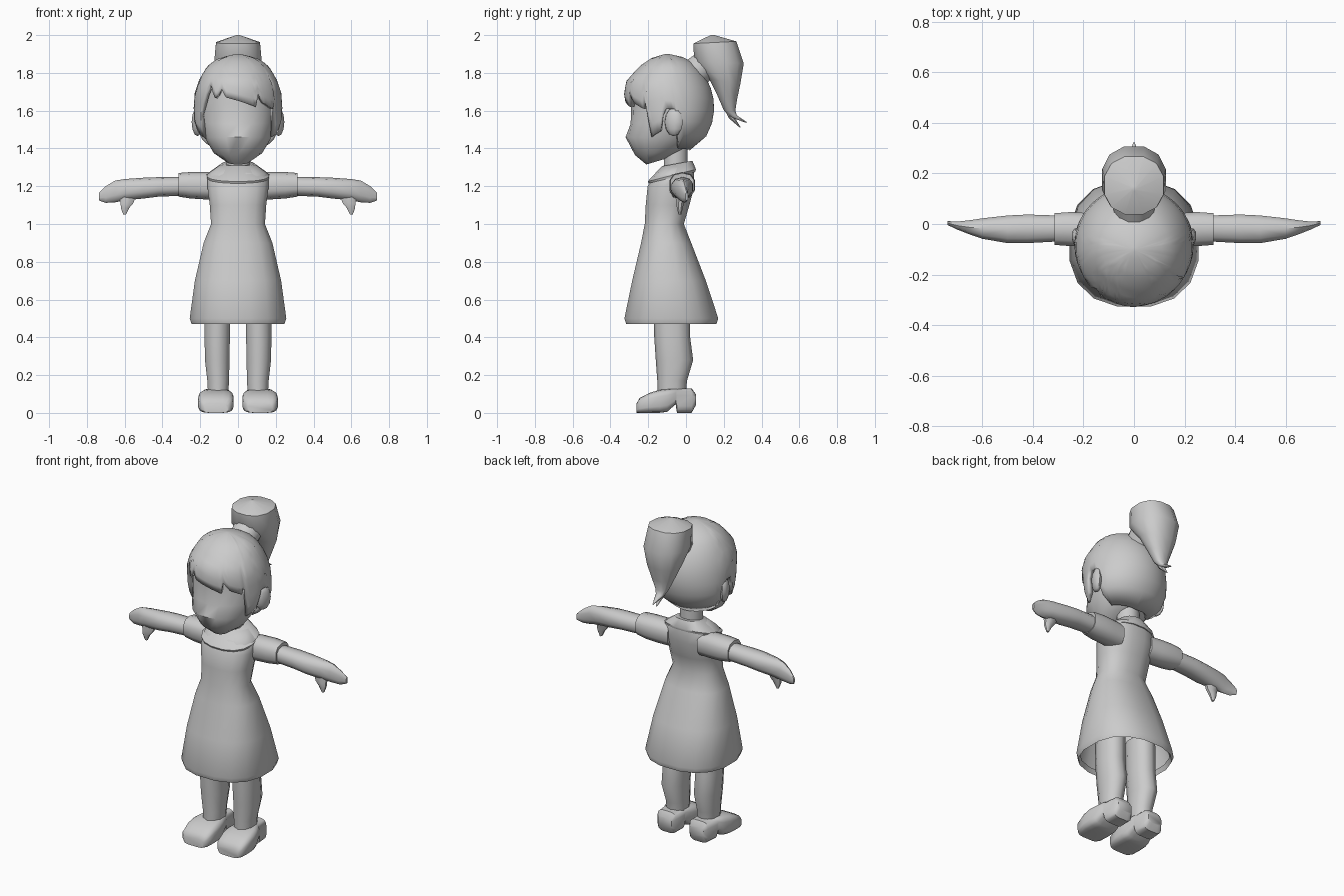
import bpy, bmesh, math
from mathutils import Vector


def finish(name, bm, mirror=False, solid=0, angle=45):
    bmesh.ops.recalc_face_normals(bm, faces=bm.faces)
    me = bpy.data.meshes.new(name)
    bm.to_mesh(me)
    bm.free()
    ob = bpy.data.objects.new(name, me)
    bpy.context.collection.objects.link(ob)
    bpy.ops.object.select_all(action='DESELECT')
    ob.select_set(True)
    bpy.context.view_layer.objects.active = ob
    bpy.ops.object.shade_smooth_by_angle(angle=math.radians(angle))
    if solid:
        m = ob.modifiers.new("thickness", 'SOLIDIFY')
        m.thickness = solid
    if mirror:
        ob.modifiers.new("mirror", 'MIRROR')
    return ob


def spow(c, p):
    return math.copysign(abs(c) ** (2 / p), c)


def loft(name, rings, n=12, p=2.0, caps=(True, True), **kw):
    """Skin superellipse rings given as (centre, axis u, axis v)."""
    bm = bmesh.new()
    loops = []
    for c, u, v in rings:
        loops.append([bm.verts.new(c + u * spow(math.cos(a), p) + v * spow(math.sin(a), p))
                      for a in (2 * math.pi * (i + 0.5) / n for i in range(n))])
    for a, b in zip(loops, loops[1:]):
        for i in range(n):
            j = (i + 1) % n
            bm.faces.new((a[i], a[j], b[j], b[i]))
    for use, lp in zip(caps, (loops[0], loops[-1])):
        if use:
            bm.faces.new(lp)
    return finish(name, bm, **kw)


def tilt(yf, zf, yb, zb, hw, x=0):
    """Ring from a front point to a back point, half width along x."""
    return (Vector((x, (yf + yb) / 2, (zf + zb) / 2)), Vector((hw, 0, 0)),
            Vector((0, (yb - yf) / 2, (zb - zf) / 2)))


def flat(z, yf, yb, hw, x=0):
    return tilt(yf, z, yb, z, hw, x)


def across_x(x, y0, y1, z0, z1):
    return (Vector((x, (y0 + y1) / 2, (z0 + z1) / 2)),
            Vector((0, (y1 - y0) / 2, 0)), Vector((0, 0, (z1 - z0) / 2)))


def across_y(y, x0, x1, z0, z1):
    return (Vector(((x0 + x1) / 2, y, (z0 + z1) / 2)),
            Vector(((x1 - x0) / 2, 0, 0)), Vector((0, 0, (z1 - z0) / 2)))


def lerp_table(t, table):
    for a, b in zip(table, table[1:]):
        if min(a[0], b[0]) <= t <= max(a[0], b[0]):
            k = (t - a[0]) / (b[0] - a[0])
            return [p + (q - p) * k for p, q in zip(a[1:], b[1:])]
    return list(table[-1][1:])


# Dress: open skirt with turned-in hem, waist and bodice
loft("dress", [flat(.50, -.31, .15, .24), flat(.47, -.32, .165, .25), flat(.50, -.33, .175, .26),
               flat(.70, -.288, .108, .232), flat(.90, -.24, .03, .185), flat(1.0, -.22, -.01, .145),
               flat(1.1, -.215, .02, .152), flat(1.2, -.205, .045, .165), flat(1.265, -.165, .045, .163),
               flat(1.31, -.12, .04, .10)], n=16, p=2.4, caps=(False, True))
# Collar sloping down to the chest
loft("collar", [tilt(-.20, 1.215, .05, 1.275, .165), tilt(-.205, 1.225, .055, 1.29, .168),
                tilt(-.13, 1.305, .035, 1.335, .085)], n=16, p=2.3)
loft("neck", [flat(1.28, -.12, .01, .065), flat(1.43, -.12, .01, .065)])

# Sleeves, arms, thumbs
loft("sleeves", [across_x(.10, -.09, .04, 1.13, 1.27), across_x(.17, -.09, .045, 1.13, 1.275),
                 across_x(.25, -.09, .05, 1.135, 1.275), across_x(.315, -.085, .045, 1.145, 1.27),
                 across_x(.312, -.07, .03, 1.16, 1.255)], n=10, p=2.5, mirror=True)
loft("arms", [across_x(.28, -.07, .035, 1.15, 1.25), across_x(.42, -.078, .04, 1.145, 1.248),
              across_x(.50, -.078, .036, 1.135, 1.245), across_x(.60, -.06, .024, 1.125, 1.238),
              across_x(.65, -.042, .016, 1.115, 1.23), across_x(.70, -.022, .01, 1.112, 1.20),
              across_x(.737, -.004, .012, 1.125, 1.165)], n=10, p=2.3, mirror=True)
loft("thumbs", [flat(1.15, -.05, .0, .05, .585), flat(1.11, -.052, -.01, .036, .588),
                flat(1.085, -.05, -.015, .024, .598), flat(1.05, -.04, -.025, .008, .60)],
     n=8, mirror=True)

# Legs
loft("legs", [flat(.10, -.15, .0, .056, .105), flat(.17, -.152, .005, .06, .105),
              flat(.28, -.16, .038, .068, .11), flat(.40, -.168, .022, .07, .11),
              flat(.62, -.175, .02, .07, .108)], n=10, p=2.2, mirror=True)
# Shoes with arched sole and heel
loft("shoes", [across_y(-.262, .05, .185, .0, .05), across_y(-.245, .03, .205, .0, .08),
               across_y(-.19, .023, .212, .0, .108), across_y(-.14, .023, .21, .0, .122),
               across_y(-.10, .03, .20, .005, .127), across_y(-.055, .04, .185, .045, .13),
               across_y(-.048, .042, .18, .0, .13), across_y(.03, .045, .172, .0, .13),
               across_y(.052, .06, .155, .04, .10)], n=16, p=4, mirror=True)

# Head with chin and full cheeks
loft("head", [tilt(-.21, 1.315, -.11, 1.345, .06), tilt(-.27, 1.365, -.02, 1.39, .13),
              tilt(-.32, 1.46, .07, 1.45, .178), tilt(-.293, 1.53, .10, 1.55, .198),
              tilt(-.29, 1.64, .11, 1.65, .202), tilt(-.28, 1.76, .09, 1.76, .18)], n=18, p=2.05)
bm = bmesh.new()
bmesh.ops.create_uvsphere(bm, u_segments=10, v_segments=6, radius=1)
for v in bm.verts:
    v.co = Vector((.215 + .032 * v.co.x, -.065 + .045 * v.co.y + .02 * v.co.x, 1.54 + .075 * v.co.z))
finish("ears", bm, mirror=True)

# Hair shell: dome profile (z, front y, back y, half width) cut off at a jagged hairline
dome = [(1.90, -.11, -.09, .01), (1.88, -.18, .0, .10), (1.84, -.24, .06, .16), (1.76, -.315, .115, .208),
        (1.69, -.328, .143, .23), (1.61, -.315, .15, .235), (1.54, -.30, .14, .237),
        (1.47, -.285, .112, .215), (1.42, -.25, .07, .17), (1.39, -.20, .02, .12)]
hairline = [(-188, 1.61), (-172, 1.61), (-168, 1.50), (-150, 1.45), (-145, 1.60), (-133, 1.75), (-121, 1.66),
            (-114, 1.72), (-106, 1.67), (-88, 1.65), (-66, 1.62), (-62, 1.69), (-54, 1.64), (-38, 1.61),
            (-34, 1.66), (-30, 1.46), (-14, 1.49), (-8, 1.61), (7, 1.61), (12, 1.46), (22, 1.40),
            (90, 1.39), (158, 1.40), (168, 1.46), (173, 1.61)]
bm = bmesh.new()
columns = []
for i in range(90):
    deg = -186 + 4 * i
    end = lerp_table(deg, hairline)[0]
    col = []
    for k in range(11):
        z = 1.90 - (1.90 - end) * (k / 10) ** 1.5
        yf, yb, hw = lerp_table(z, dome)
        a = math.radians(deg)
        col.append(bm.verts.new((hw * math.cos(a), (yf + yb) / 2 + (yb - yf) / 2 * math.sin(a), z)))
    columns.append(col)
for i, a in enumerate(columns):
    b = columns[(i + 1) % 90]
    for k in range(10):
        bm.faces.new((a[k], b[k], b[k + 1], a[k + 1]))
bm.faces.new([c[0] for c in columns])
finish("hair", bm, solid=.025, angle=60)

# Ponytail with two pointed tips, and its tie
loft("ponytail", [tilt(.13, 2.0, .15, 2.0, .01), tilt(.035, 1.955, .27, 1.967, .12),
                  tilt(.04, 1.86, .31, 1.85, .13), tilt(.12, 1.77, .29, 1.74, .105),
                  tilt(.165, 1.68, .272, 1.66, .07), tilt(.20, 1.60, .262, 1.60, .04),
                  tilt(.235, 1.565, .27, 1.575, .025), tilt(.32, 1.535, .322, 1.54, .003)], n=12, p=2.3)
loft("ponytail_tip", [tilt(.20, 1.61, .25, 1.62, .035), tilt(.225, 1.56, .255, 1.57, .02),
                      tilt(.285, 1.51, .289, 1.513, .003)], n=8)
loft("hair_tie", [tilt(-.01, 1.86, .11, 1.74, .08), tilt(.06, 1.91, .17, 1.80, .09)], n=12)
